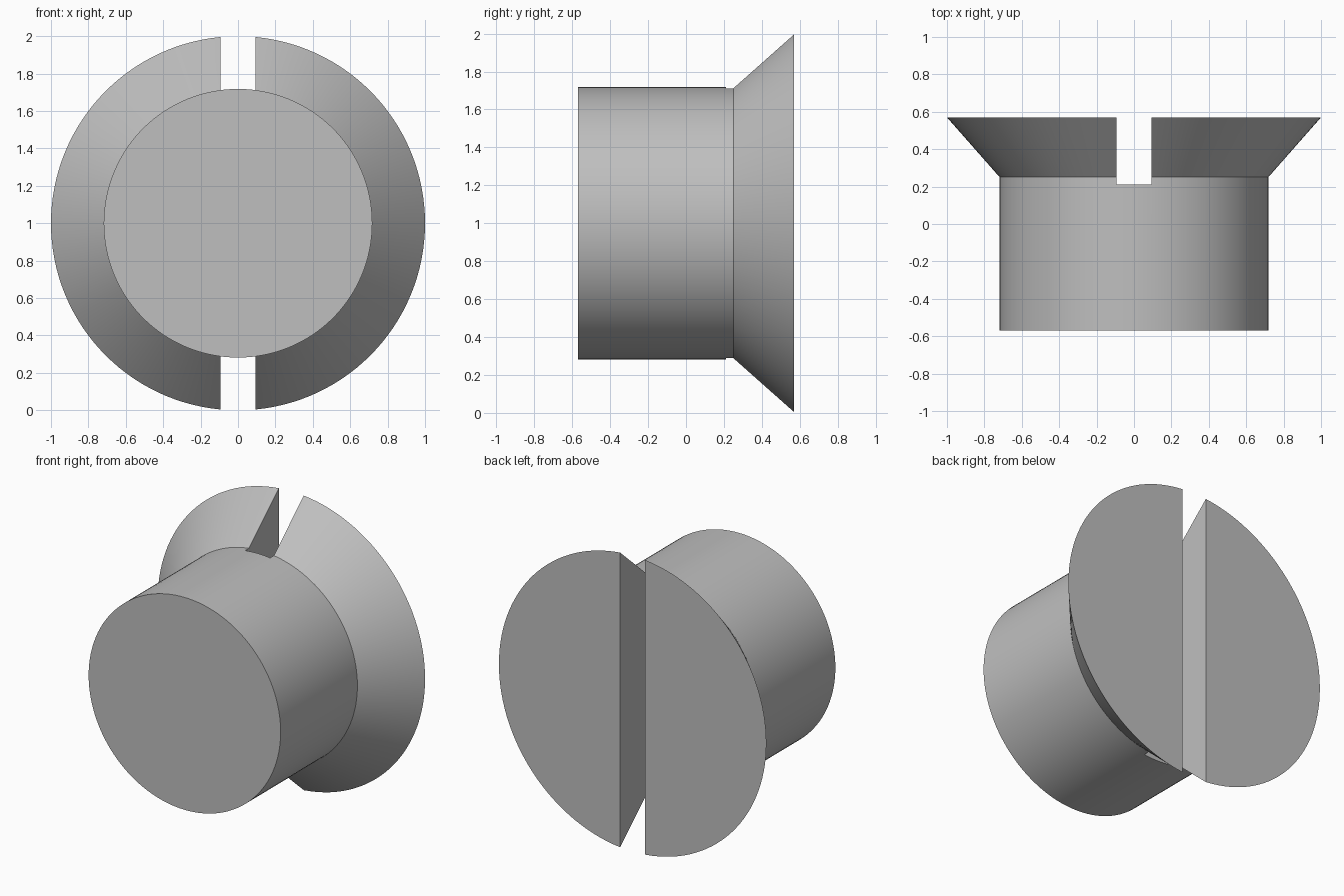
import bpy
import bmesh
import math
from mathutils import Matrix, Vector

default_cube = bpy.data.objects.get("Cube")
if default_cube:
    bpy.data.objects.remove(default_cube, do_unlink=True)

CENTRE = Vector((0, 0, 1))
SEGMENTS = 128
FRONT, NECK, BACK = -0.57, 0.25, 0.57
SHANK_RADIUS, HEAD_RADIUS = 0.718, 1.0
SLOT_WIDTH, SLOT_FLOOR = 0.186, 0.21

steel = bpy.data.materials.new("grey steel")
steel.use_nodes = True
colour = (0.52, 0.52, 0.52, 1)
steel.diffuse_color = colour
steel.node_tree.nodes["Principled BSDF"].inputs["Base Color"].default_value = colour


def make_object(name, bm):
    bmesh.ops.recalc_face_normals(bm, faces=bm.faces)
    mesh = bpy.data.meshes.new(name)
    bm.to_mesh(mesh)
    bm.free()
    mesh.materials.append(steel)
    obj = bpy.data.objects.new(name, mesh)
    bpy.context.collection.objects.link(obj)
    return obj


# Shank and flared head, turned around the y axis from one profile
bm = bmesh.new()
rings = []
for radius, y in ((SHANK_RADIUS, FRONT), (SHANK_RADIUS, NECK), (HEAD_RADIUS, BACK)):
    ring = []
    for i in range(SEGMENTS):
        a = math.tau * i / SEGMENTS
        ring.append(bm.verts.new(CENTRE + Vector((radius * math.cos(a), y, radius * math.sin(a)))))
    rings.append(ring)
for lower, upper in zip(rings, rings[1:]):
    for i in range(SEGMENTS):
        j = (i + 1) % SEGMENTS
        bm.faces.new((lower[i], lower[j], upper[j], upper[i]))
bm.faces.new(rings[0])
bm.faces.new(rings[-1])
screw = make_object("countersunk_screw", bm)

# Cutter for the straight slot across the head
bm = bmesh.new()
depth = 1.0
place = Matrix.Translation(CENTRE + Vector((0, SLOT_FLOOR + depth / 2, 0)))
bmesh.ops.create_cube(bm, size=1, matrix=place @ Matrix.Diagonal((SLOT_WIDTH, depth, 3, 1)))
cutter = make_object("slot_cutter", bm)
cutter.hide_render = True

# Cut the slot, then remove the cutter
bpy.ops.object.select_all(action="DESELECT")
bpy.context.view_layer.objects.active = screw
screw.select_set(True)
slot = screw.modifiers.new("slot", "BOOLEAN")
slot.operation = "DIFFERENCE"
slot.solver = "EXACT"
slot.object = cutter
bpy.ops.object.modifier_apply(modifier=slot.name)
bpy.data.objects.remove(cutter, do_unlink=True)

# Smooth the round walls, keep the rims and slot crisp
bpy.ops.object.shade_smooth_by_angle(angle=math.radians(30))
